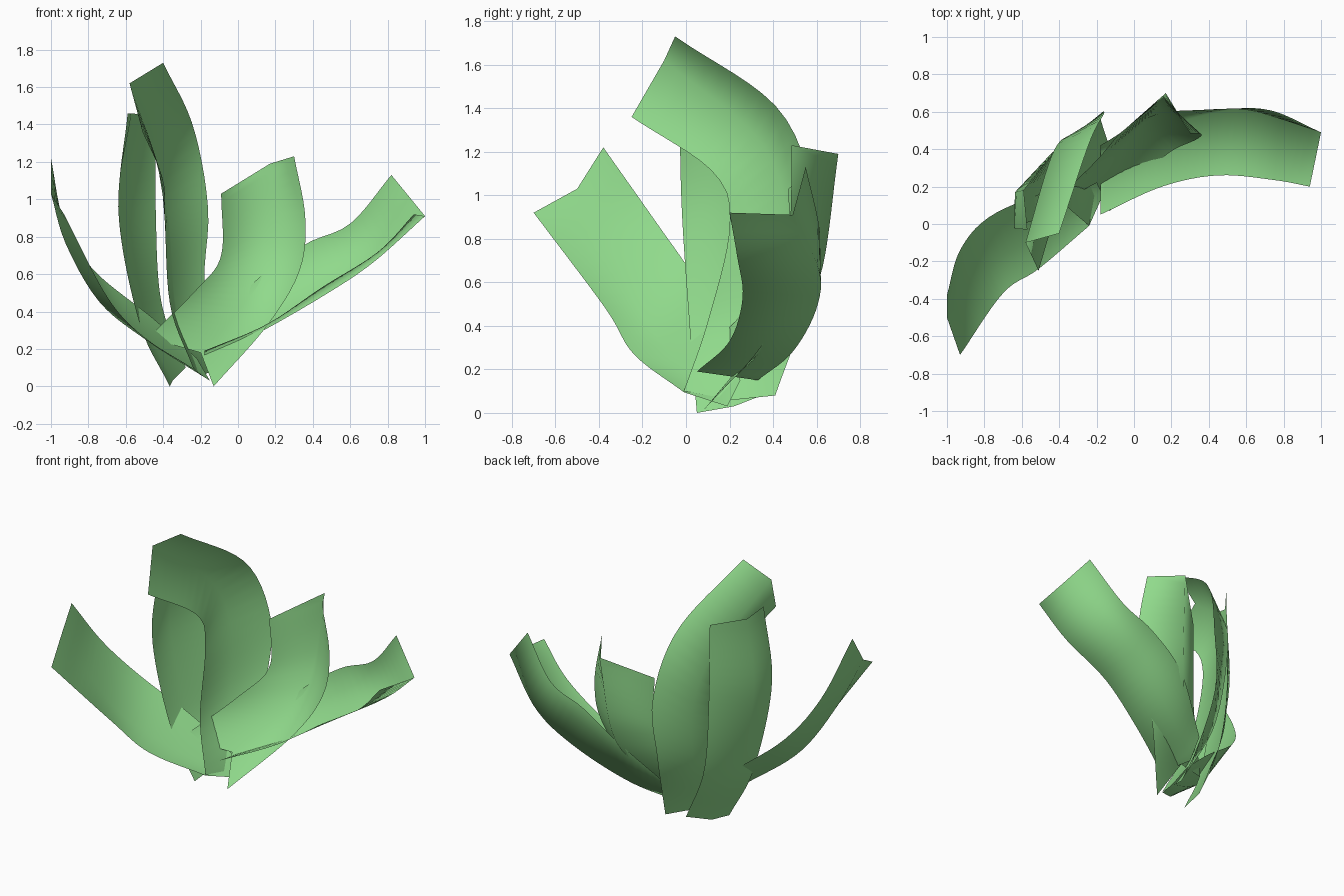
import bpy
from mathutils import Vector

green = bpy.data.materials.new("leaf_green")
green.diffuse_color = (0.28, 0.70, 0.26, 1)


def rail(points, rows=24):
    """Smooth curve through a few points, sampled evenly by length."""
    p = [Vector(q) for q in points]
    p = [p[0] * 2 - p[1]] + p + [p[-1] * 2 - p[-2]]
    dense = []
    for i in range(1, len(p) - 2):
        a, b, c, d = p[i - 1:i + 3]
        for k in range(40):
            t = k / 40
            dense.append(0.5 * (2 * b + (c - a) * t + (2 * a - 5 * b + 4 * c - d) * t * t
                                + (3 * b - a - 3 * c + d) * t ** 3))
    dense.append(p[-2])
    dist = [0.0]
    for a, b in zip(dense, dense[1:]):
        dist.append(dist[-1] + (b - a).length)
    out, j = [], 0
    for r in range(rows + 1):
        target = dist[-1] * r / rows
        while j < len(dist) - 2 and dist[j + 1] < target:
            j += 1
        f = (target - dist[j]) / (dist[j + 1] - dist[j])
        out.append(dense[j].lerp(dense[j + 1], min(f, 1)))
    return out


def leaf(name, edge_a, rib, edge_b):
    """Channel-shaped leaf blade lofted over two edges and a mid rib."""
    rails = [rail(r) for r in (edge_a, rib, edge_b)]
    n = len(rails[0])
    verts = [v for r in rails for v in r]
    faces = [(c * n + i, c * n + i + 1, (c + 1) * n + i + 1, (c + 1) * n + i)
             for c in range(2) for i in range(n - 1)]
    mesh = bpy.data.meshes.new(name)
    mesh.from_pydata(verts, [], faces)
    mesh.materials.append(green)
    mesh.shade_smooth()
    obj = bpy.data.objects.new(name, mesh)
    bpy.context.collection.objects.link(obj)


# Low leaf reaching left and forward
leaf("left_leaf",
     [(-.24, -.01, .095), (-.51, -.24, .27), (-.70, -.37, .48), (-.93, -.70, .92)],
     [(-.15, .19, .03), (-.48, -.04, .24), (-.74, -.20, .45), (-.92, -.34, .76), (-1, -.50, 1.03)],
     [(-.22, .25, .15), (-.45, .18, .36), (-.77, .04, .62), (-.93, -.14, .88), (-1, -.38, 1.22)])

# Tallest leaf, arching forward at the top
leaf("tall_arching_leaf",
     [(-.24, -.01, .10), (-.36, .10, .42), (-.39, .20, .85), (-.40, .13, 1.10), (-.51, -.25, 1.36)],
     [(-.20, .22, .06), (-.33, .38, .42), (-.37, .46, .88), (-.45, .34, 1.25), (-.58, -.10, 1.62)],
     [(-.13, .41, .08), (-.18, .57, .55), (-.16, .59, .95), (-.24, .43, 1.39), (-.40, -.05, 1.73)])

# Upright leaf at the back left
leaf("upright_leaf",
     [(-.365, .05, 0), (-.53, .02, .35), (-.64, -.02, .95), (-.57, -.03, 1.46)],
     [(-.35, .22, .03), (-.52, .19, .40), (-.635, .17, .95), (-.59, .18, 1.46)],
     [(-.28, .40, .10), (-.41, .39, .45), (-.44, .38, .95), (-.44, .37, 1.45)])

# Broad leaf bending up at the middle
leaf("broad_bent_leaf",
     [(-.48, .07, .26), (-.22, .32, .52), (-.09, .47, .70), (-.09, .47, 1.03)],
     [(-.20, .22, .18), (.0, .48, .40), (.12, .62, .64), (.17, .70, 1.19)],
     [(-.13, .07, 0), (.16, .36, .33), (.33, .45, .62), (.36, .48, .90), (.30, .485, 1.23)])

# Low leaf reaching right
leaf("right_leaf",
     [(-.18, .05, .19), (.15, .20, .33), (.45, .26, .53), (.75, .235, .72), (.94, .20, .92)],
     [(-.18, .33, .15), (.10, .49, .28), (.45, .60, .48), (.72, .61, .66), (1, .49, .91)],
     [(-.18, .42, .28), (.10, .58, .57), (.36, .61, .76), (.60, .61, .87), (.82, .55, 1.13)])
